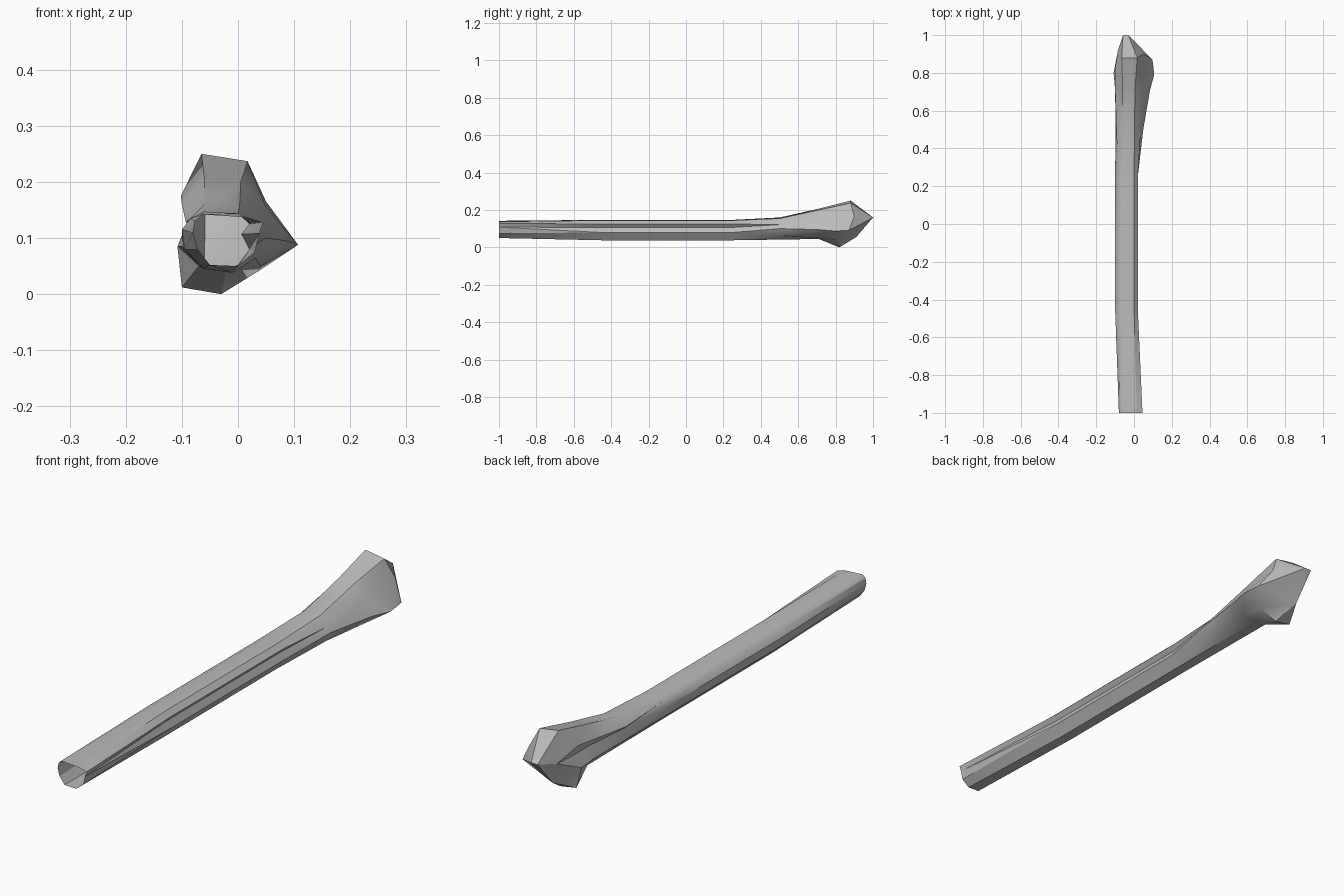
import bpy
import bmesh
import math
from mathutils import Vector

cube = bpy.data.objects.get("Cube")
if cube:
    bpy.data.objects.remove(cube, do_unlink=True)


def make_material(name, colour):
    material = bpy.data.materials.new(name)
    material.use_nodes = True
    material.diffuse_color = colour
    shader = material.node_tree.nodes["Principled BSDF"]
    shader.inputs["Base Color"].default_value = colour
    return material


def section(y, outline):
    """Place an (x, z) outline at one depth."""
    return [Vector((x, y, z)) for x, z in outline]


def blend(first, second, amount):
    return [a.lerp(b, amount) for a, b in zip(first, second)]


def add_ring(bm, points):
    return [bm.verts.new(point) for point in points]


def bridge(bm, first, second):
    count = len(first)
    for i in range(count):
        j = (i + 1) % count
        bm.faces.new((first[i], first[j], second[j], second[i]))


# Outlines run clockwise from the upper left ridge, seen from the open end
cut_end = section(-1, [(-.065, .142), (.015, .137), (.045, .128), (.038, .108), (.03, .075),
                       (0, .05), (-.05, .052), (-.072, .08), (-.08, .11), (-.076, .13)])
shaft_outline = [(-.06, .147), (0, .144), (.02, .125), (.006, .107), (.02, .08),
                 (-.01, .038), (-.06, .045), (-.095, .08), (-.1, .115), (-.085, .135)]
neck = section(.71, [(-.06, .207), (.005, .2), (.05, .155), (.085, .095), (.04, .05),
                     (-.02, .045), (-.07, .05), (-.1, .085), (-.08, .13), (-.1, .16)])

# Swollen head: every corner has its own depth
head = [Vector(p) for p in (
    (-.065, .88, .25), (.017, .88, .237), (.05, .9, .165), (.107, .79, .088), (.035, .81, .04),
    (-.03, .82, 0), (-.1, .82, .012), (-.108, .8, .085), (-.085, .84, .135), (-.102, .81, .175))]

shaft = [section(y, shaft_outline) for y in (-.45, 0, .25)]
flare = blend(shaft[-1], neck, .55)
for corner in flare:
    # The upper side stays slim until close to the head
    if corner.z > .13:
        corner.z -= .02

bm = bmesh.new()
rings = [add_ring(bm, points) for points in [cut_end, *shaft, flare, neck, head]]
for first, second in zip(rings, rings[1:]):
    bridge(bm, first, second)

# Rounded back of the head, closing to a short ridge
a, b, c, d, e, f, g, h, i, j = rings[-1]
tip_left = bm.verts.new((-.058, 1, .16))
tip_right = bm.verts.new((-.03, 1, .16))
side_lobe = bm.verts.new((.098, .87, .09))
low_lobe = bm.verts.new((-.06, .91, .055))
cheek = bm.verts.new((-.085, .92, .14))
for corners in (
        (a, b, tip_right, tip_left), (b, c, tip_right), (c, d, side_lobe),
        (c, side_lobe, tip_right), (d, e, side_lobe), (side_lobe, e, low_lobe),
        (side_lobe, low_lobe, tip_right), (e, f, low_lobe), (f, g, low_lobe),
        (g, h, low_lobe), (h, i, cheek), (h, cheek, low_lobe), (i, j, cheek),
        (j, a, cheek), (a, tip_left, cheek), (cheek, tip_left, low_lobe),
        (tip_left, tip_right, low_lobe)):
    bm.faces.new(corners)

bmesh.ops.triangulate(bm, faces=bm.faces[:])
bmesh.ops.recalc_face_normals(bm, faces=bm.faces[:])
mesh = bpy.data.meshes.new("long_bone")
bm.to_mesh(mesh)
bm.free()
mesh.materials.append(make_material("pale grey", (.5, .5, .5, 1)))
bone = bpy.data.objects.new("long_bone", mesh)
bpy.context.collection.objects.link(bone)

# Soft shading with the hard ridges kept
bpy.ops.object.select_all(action="DESELECT")
bone.select_set(True)
bpy.context.view_layer.objects.active = bone
bpy.ops.object.shade_smooth_by_angle(angle=math.radians(30))
